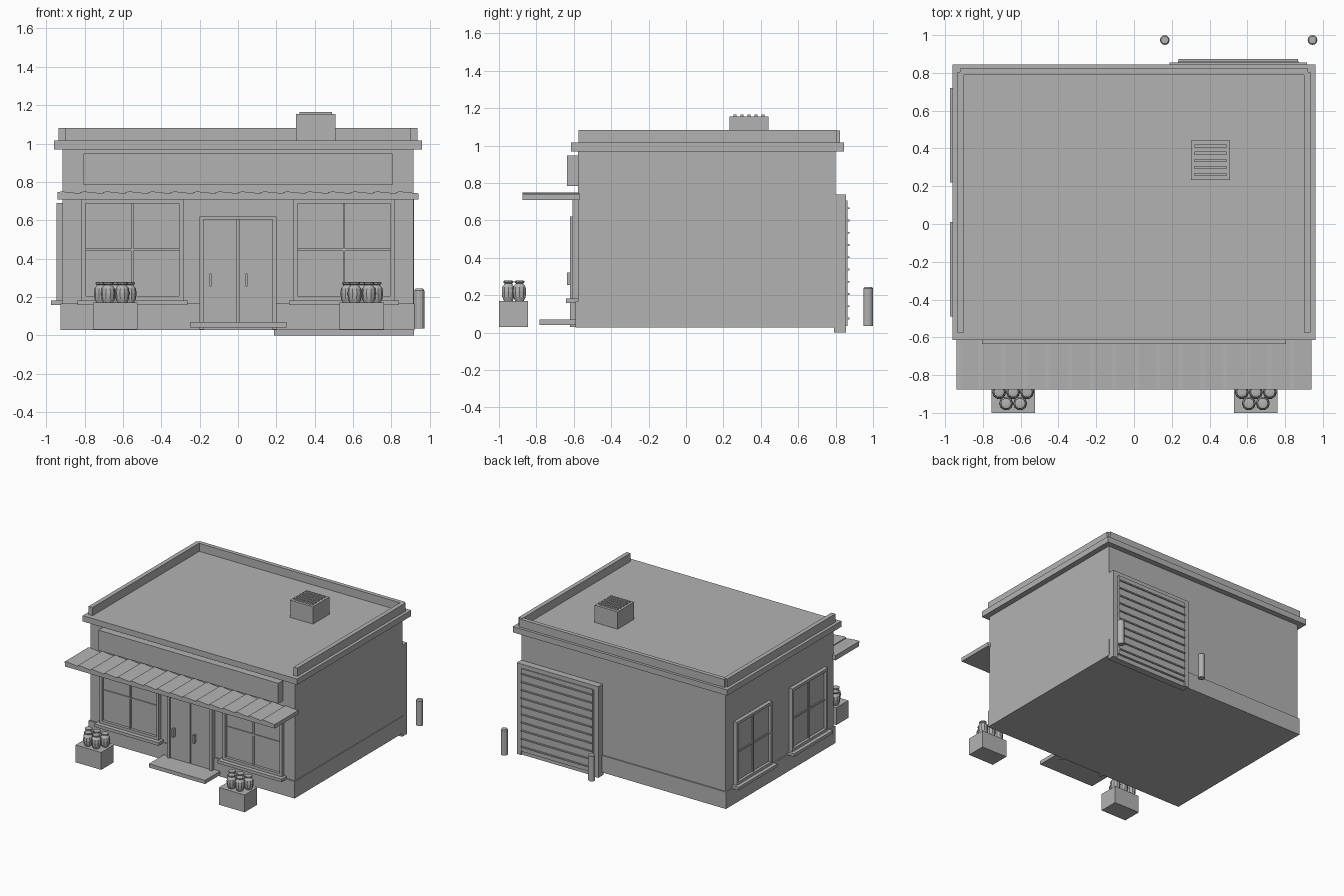
import bpy, bmesh, math
from mathutils import Matrix, Vector

cube = bpy.data.objects.get("Cube")
if cube:
    bpy.data.objects.remove(cube, do_unlink=True)

grey = bpy.data.materials.new("plain_grey")
grey.use_nodes = True
tone = (0.45, 0.45, 0.45, 1)
grey.diffuse_color = tone
grey.node_tree.nodes["Principled BSDF"].inputs["Base Color"].default_value = tone


def finish(name, bm):
    mesh = bpy.data.meshes.new(name)
    bm.normal_update()
    bm.to_mesh(mesh)
    bm.free()
    mesh.materials.append(grey)
    obj = bpy.data.objects.new(name, mesh)
    bpy.context.collection.objects.link(obj)
    return obj


def add_box(bm, x, y, z):
    size = Vector((x[1] - x[0], y[1] - y[0], z[1] - z[0]))
    mid = Vector((sum(x) / 2, sum(y) / 2, sum(z) / 2))
    mat = Matrix.Translation(mid) @ Matrix.Diagonal(size).to_4x4()
    bmesh.ops.create_cube(bm, size=1, matrix=mat)


def boxes(name, *parts):
    bm = bmesh.new()
    for p in parts:
        add_box(bm, *p)
    return finish(name, bm)


def lathe(bm, profile, centre, sides):
    """Closed turned solid from (radius, height) pairs."""
    rings = []
    for r, z in profile:
        rings.append([bm.verts.new((centre[0] + r * math.cos(a), centre[1] + r * math.sin(a), z))
                      for a in (math.tau * i / sides for i in range(sides))])
    for low, high in zip(rings, rings[1:]):
        for i in range(sides):
            j = (i + 1) % sides
            bm.faces.new((low[i], low[j], high[j], high[i]))
    bm.faces.new(rings[0][::-1])
    bm.faces.new(rings[-1])


# Building shell
boxes("walls", ((-.915, .915), (-.577, .80), (.03, .98)))
boxes("plinth", ((-.925, .92), (-.59, .81), (.028, .165)))
boxes("cornice", ((-.96, .96), (-.615, .845), (.968, 1.015)))
boxes("parapet",
      ((-.935, -.90), (-.575, .805), (1.01, 1.082)),
      ((.90, .935), (-.575, .805), (1.01, 1.082)),
      ((-.92, .92), (.79, .823), (1.01, 1.08)))

# Roof vent with louvres
boxes("roof_vent", ((.303, .508), (.233, .442), (1.01, 1.155)))
boxes("vent_louvres", *[((.32, .49), (y - .008, y + .008), (1.15, 1.165))
                        for y in (.262 + .0375 * i for i in range(5))])

# Fascia board and ribbed awning
boxes("fascia_board", ((-.805, .805), (-.635, -.577), (.783, .947)))
boxes("awning", ((-.94, .94), (-.873, -.57), (.708, .738)))
bm = bmesh.new()
panels, step = 16, 1.88 / 16
for i in range(panels):
    x = -.94 + i * step
    section = ((x, .736), (x + step, .736), (x + step, .74), (x + step * .2, .75), (x, .747))
    front = [bm.verts.new((px, -.875, pz)) for px, pz in section]
    back = [bm.verts.new((px, -.57, pz)) for px, pz in section]
    bm.faces.new(front)
    bm.faces.new(back[::-1])
    for k in range(len(section)):
        m = (k + 1) % len(section)
        bm.faces.new((front[m], front[k], back[k], back[m]))
finish("awning_panels", bm)


def window(name, width, z0, z1, place, sill_out):
    """Window facing -y in local space, moved by a matrix."""
    h, t, mid = width / 2, .022, (z0 + z1) / 2
    bm = bmesh.new()
    add_box(bm, (-h, h), (-.008, .02), (z0, z1))
    for x in (-h, h - t):
        add_box(bm, (x, x + t), (-.03, 0), (z0, z1))
    for z in (z0, z1 - t):
        add_box(bm, (-h + t, h - t), (-.03, 0), (z, z + t))
    add_box(bm, (-.006, .006), (-.018, 0), (z0 + t, z1 - t))
    add_box(bm, (-h + t, h - t), (-.016, 0), (mid - .006, mid + .006))
    add_box(bm, (-h - .022, h + .022), (-sill_out, .01), (z0 - .024, z0))
    bmesh.ops.transform(bm, matrix=place, verts=bm.verts)
    finish(name, bm)


# Shop windows in front, smaller windows on the right side
for side, x in (("right", -.55), ("left", .553)):
    window("front_window_" + side, .53, .182, .71, Matrix.Translation((x, -.577, 0)), .065)
turn = Matrix.Rotation(-math.pi / 2, 4, "Z")
for place, y in (("rear", .47), ("fore", -.24)):
    window("side_window_" + place, .455, .182, .69, Matrix.Translation((-.915, y, 0)) @ turn, .06)

# Double entrance door
boxes("door_frame",
      ((-.20, -.18), (-.62, -.57), (.03, .62)),
      ((.18, .20), (-.62, -.57), (.03, .62)),
      ((-.18, .18), (-.62, -.57), (.605, .62)))
boxes("door_leaves",
      ((-.18, -.004), (-.606, -.57), (.06, .605)),
      ((.004, .18), (-.606, -.57), (.06, .605)),
      ((-.01, .01), (-.598, -.57), (.06, .605)))
boxes("door_handles", *[((x - .006, x + .006), (-.637, -.60), (.255, .322)) for x in (-.143, .044)])
boxes("door_step", ((-.25, .253), (-.783, -.57), (.04, .07)))

# Rear roller door
boxes("roller_door_frame",
      ((.187, .917), (.79, .845), (0, .738)),
      ((.187, .225), (.84, .855), (0, .738)),
      ((.879, .917), (.84, .855), (0, .738)),
      ((.225, .879), (.84, .855), (.70, .738)))
boxes("roller_door", ((.232, .872), (.84, .864), (.035, .705)))
boxes("roller_door_slats", *[((.235, .869), (.86, .873), (z - .005, z + .005))
                             for z in (.075 + .0655 * i for i in range(10))])

# Planters with clustered pots
pot = ((.024, .168), (.034, .19), (.037, .22), (.034, .245),
       (.02, .262), (.028, .268), (.028, .276), (.014, .279))
for side, x in (("right", -.64), ("left", .645)):
    boxes("planter_" + side, ((x - .115, x + .115), (-1, -.845), (.03, .17)))
    bm = bmesh.new()
    spots = [(dx, -.89) for dx in (-.074, 0, .074)] + [(dx, -.95) for dx in (-.037, .037)]
    for dx, y in spots:
        lathe(bm, pot, (x + dx, y), 10)
    finish("pots_" + side, bm)

# Rear bollards
for side, x in (("right", .163), ("left", .945)):
    bm = bmesh.new()
    lathe(bm, ((.026, .035), (.026, .235), (.02, .243)), (x, .974), 12)
    finish("bollard_" + side, bm)
